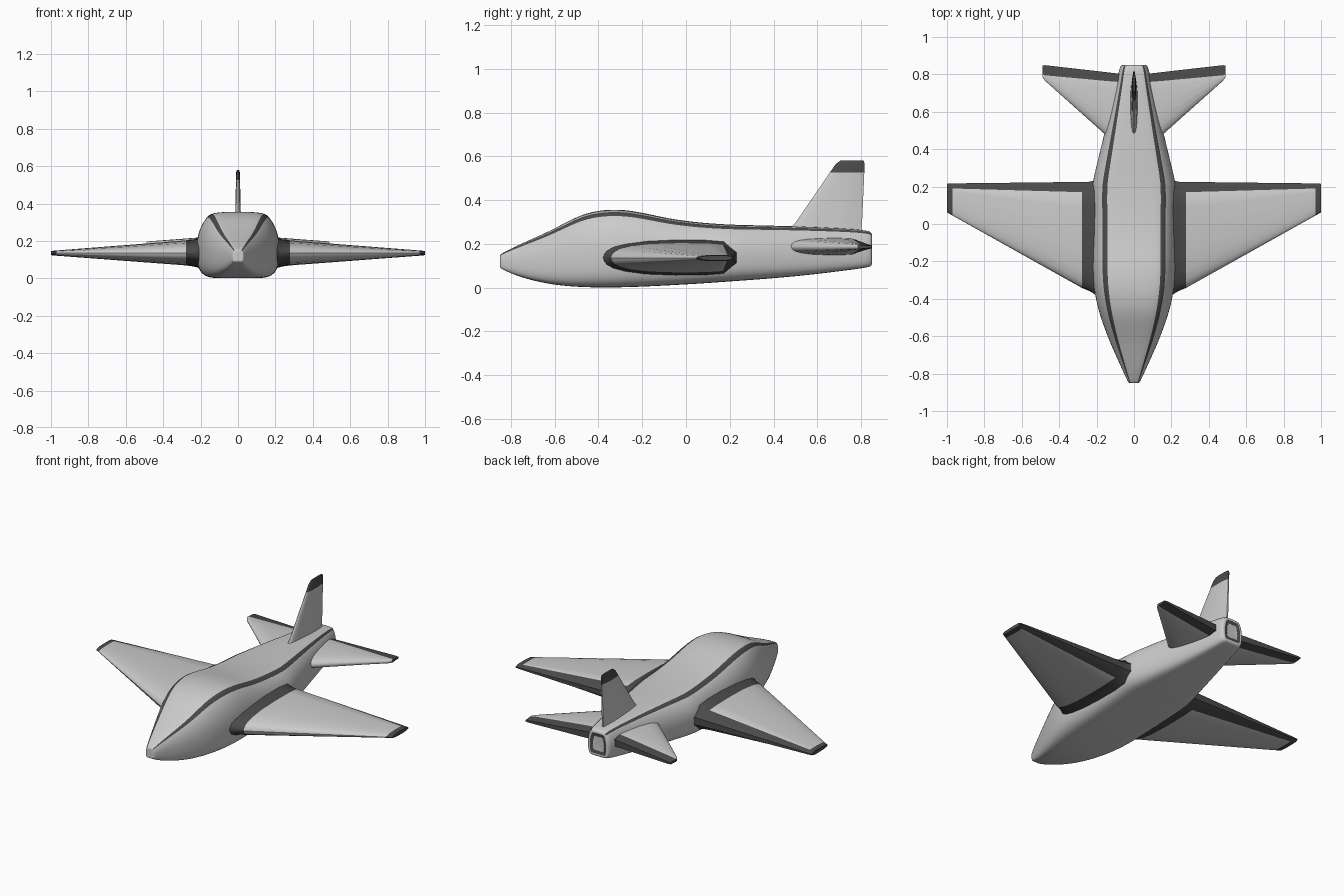
import bpy, bmesh

if "Cube" in bpy.data.objects:
    bpy.data.objects.remove(bpy.data.objects["Cube"])

def paint(name, v):
    m = bpy.data.materials.new(name)
    m.diffuse_color = (v, v, v, 1)
    m.use_nodes = True
    m.node_tree.nodes["Principled BSDF"].inputs["Base Color"].default_value = m.diffuse_color
    return m

LIGHT, DARK = paint("light_grey", 0.6), paint("dark_grey", 0.07)

def finish(name, bm, angle, mods=()):
    bmesh.ops.recalc_face_normals(bm, faces=bm.faces)
    me = bpy.data.meshes.new(name)
    bm.to_mesh(me)
    bm.free()
    ob = bpy.data.objects.new(name, me)
    bpy.context.collection.objects.link(ob)
    me.materials.append(LIGHT)
    me.materials.append(DARK)
    for kind in mods:
        mod = ob.modifiers.new(kind.lower(), kind)
        if kind == 'SUBSURF':
            mod.levels = mod.render_levels = 2
    bpy.ops.object.select_all(action='DESELECT')
    ob.select_set(True)
    bpy.context.view_layer.objects.active = ob
    bpy.ops.object.shade_smooth_by_angle(angle=angle)
    return ob

def loft(rings, is_dark):
    """Skin closed rings; is_dark(section, side) picks the dark faces."""
    bm = bmesh.new()
    vs = [[bm.verts.new(p) for p in r] for r in rings]
    n = len(vs[0])
    for i in range(len(vs) - 1):
        for j in range(n):
            k = (j + 1) % n
            f = bm.faces.new((vs[i][j], vs[i][k], vs[i + 1][k], vs[i + 1][j]))
            f.material_index = int(is_dark(i, j))
    caps = [bm.faces.new(vs[0]), bm.faces.new(vs[-1])]
    return bm, caps

# Fuselage: half cross-section (width, height fractions) swept along y
half = [(0.45, 1), (0.67, 0.97), (0.76, 0.935), (0.91, 0.8), (1.01, 0.6),
        (1.02, 0.38), (0.99, 0.17), (0.87, 0.045), (0.68, 0), (0.3, 0)]
section = half + [(-x, z) for x, z in reversed(half)]
# y, half width, bottom, top
stations = [(-0.85, 0.028, 0.09, 0.15), (-0.84, 0.034, 0.083, 0.158),
            (-0.76, 0.07, 0.047, 0.198), (-0.64, 0.124, 0.018, 0.25),
            (-0.55, 0.158, 0.007, 0.297), (-0.46, 0.188, 0.001, 0.343),
            (-0.34, 0.214, 0.0, 0.361), (-0.22, 0.22, 0.003, 0.349),
            (-0.08, 0.22, 0.01, 0.314), (0.08, 0.22, 0.019, 0.295),
            (0.2, 0.222, 0.028, 0.288), (0.26, 0.21, 0.032, 0.286),
            (0.5, 0.152, 0.05, 0.281), (0.74, 0.096, 0.079, 0.27),
            (0.83, 0.078, 0.092, 0.261), (0.85, 0.068, 0.099, 0.252)]
rings = [[(x * w, y, b + z * (t - b)) for x, z in section]
         for y, w, b, t in stations]
n = len(section)
bm, caps = loft(rings, lambda i, j: j in (1, n - 3))
bmesh.ops.recalc_face_normals(bm, faces=bm.faces)
bmesh.ops.inset_region(bm, faces=[caps[0]], thickness=0.008)
bmesh.ops.inset_region(bm, faces=[caps[1]], thickness=0.016)
rim = bmesh.ops.inset_region(bm, faces=[caps[1]], thickness=0.008, depth=-0.006)
for f in rim['faces']:
    f.material_index = 1
finish("fuselage", bm, 0.7, ['SUBSURF'])

# Flying surfaces: rounded nose, hinge line, thin trailing edge
foil = [(0.01, 0.22), (0.03, 0.4), (0.08, 0.6), (0.18, 0.79), (0.35, 0.94),
        (0.6, 1.0), (0.85, 0.98), (1.0, 0.9)]

def panel(name, sections, dark_spans, strip=True, upright=False, blunt=0.3):
    """Sections: span, leading y, hinge y, trailing y, centre, half thickness."""
    rings = []
    for s, le, hinge, te, c, t in sections:
        up = [(le, 0)] + [(le + (hinge - le) * f, t * h) for f, h in foil]
        up.append((te, t * blunt))
        loop = up + [(y, -h) for y, h in reversed(up[1:])]
        rings.append([(c + h, y, s) if upright else (s, y, c + h) for y, h in loop])
    m = len(foil)
    bm, caps = loft(rings, lambda i, j: i in dark_spans or
                    (strip and m <= j <= m + 2))
    caps[1].material_index = 1
    return finish(name, bm, 0.6, [] if upright else ['MIRROR'])

# Main wings with root collar and dark tips
panel("wings", [(0.15, -0.43, 0.18, 0.24, 0.138, 0.092),
                (0.215, -0.372, 0.172, 0.232, 0.137, 0.08),
                (0.235, -0.36, 0.17, 0.226, 0.136, 0.073),
                (0.278, -0.342, 0.17, 0.225, 0.136, 0.067),
                (0.97, 0.045, 0.19, 0.217, 0.135, 0.014),
                (1.0, 0.062, 0.196, 0.215, 0.135, 0.011)], (0, 1, 2, 4))

# Tailplanes
panel("tailplanes", [(0.05, 0.39, 0.757, 0.80, 0.187, 0.042),
                     (0.15, 0.475, 0.765, 0.812, 0.187, 0.036),
                     (0.475, 0.765, 0.795, 0.849, 0.186, 0.012),
                     (0.49, 0.785, 0.80, 0.848, 0.186, 0.009)], (), blunt=0.5)

# Fin with dark cap
panel("tail_fin", [(0.22, 0.43, 0.72, 0.80, 0, 0.022),
                   (0.28, 0.485, 0.73, 0.803, 0, 0.018),
                   (0.30, 0.503, 0.735, 0.805, 0, 0.016),
                   (0.525, 0.657, 0.775, 0.815, 0, 0.011),
                   (0.565, 0.685, 0.785, 0.817, 0, 0.01),
                   (0.58, 0.705, 0.785, 0.812, 0, 0.006)],
      (3, 4), strip=False, upright=True)
